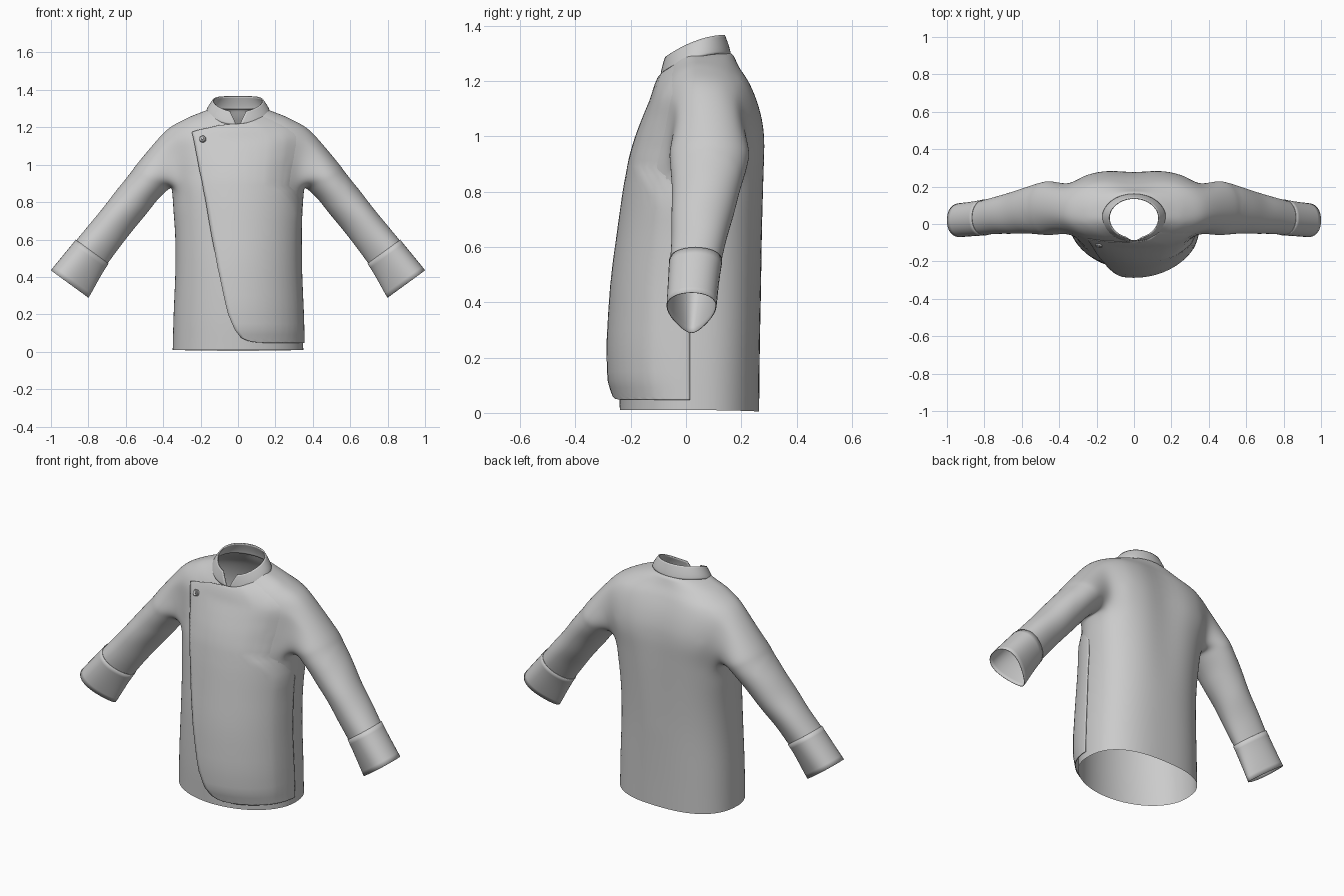
import bpy, bmesh, math
from mathutils import Vector
from mathutils.bvhtree import BVHTree

if "Cube" in bpy.data.objects:
    bpy.data.objects.remove(bpy.data.objects["Cube"])

N = 48                      # columns round the torso
ARM = math.radians(30)      # half angle of the armhole (4 columns)


def spline(keys, t):
    i = max(0, min(int(t), len(keys) - 2))
    f = t - i
    p1, p2 = Vector(keys[i]), Vector(keys[i + 1])
    p0 = Vector(keys[i - 1]) if i else 2 * p1 - p2
    p3 = Vector(keys[i + 2]) if i + 2 < len(keys) else 2 * p2 - p1
    return p1 + 0.5 * f * ((p2 - p0) + f * ((2 * p0 - 5 * p1 + 4 * p2 - p3) + f * (3 * (p1 - p2) + p3 - p0)))


def lerp_table(table, t):
    for (a, u), (b, v) in zip(table, table[1:]):
        if t <= b:
            return u + (v - u) * max(0, (t - a) / (b - a))
    return table[-1][1]


def spow(v, e):
    return math.copysign(abs(v) ** e, v)


# Torso rings: half width, front y, back y, side y, front z, side z, back z, back exponent
RINGS = [
    (.350, -.240, .265, .02, .010, .010, .005, 2.5),
    (.345, -.245, .267, .02, .20, .20, .20, 2.5),
    (.335, -.240, .272, .02, .45, .45, .45, 2.5),
    (.338, -.225, .280, .03, .65, .65, .65, 2.5),
    (.357, -.203, .288, .05, .86, .86, .86, 2.6),
    (.375, -.178, .290, .08, .97, .965, 1.00, 2.8),
    (.400, -.146, .272, .08, 1.06, 1.07, 1.10, 2.8),
    (.405, -.118, .238, .06, 1.13, 1.172, 1.19, 2.6),
    (.300, -.103, .200, .045, 1.18, 1.238, 1.25, 2.3),
    (.205, -.092, .174, .04, 1.208, 1.277, 1.29, 2.1),
    (.166, -.086, .157, .032, 1.215, 1.292, 1.304, 2.0),
]


def torso(a, t):
    hx, yf, yb, yc, zf, zs, zb, n = spline(RINGS, t)
    c, s = math.cos(a), math.sin(a)
    back = s > 0
    e = 2 / n if back else 1
    x = hx * spow(c, e)
    y = yc + (yb - yc if back else yc - yf) * spow(s, e)
    z = zs + ((zb if back else zf) - zs) * s * s
    if back:                                   # hollow between the shoulder blades
        y -= .018 * math.exp(-(x / .09) ** 2) * max(0, min(1, (t - 2) / 3, (9 - t) / 2))
    return Vector((x, y, z))


def finish(name, bm, thick=0, subsurf=0, angle=50):
    me = bpy.data.meshes.new(name)
    bm.to_mesh(me)
    bm.free()
    ob = bpy.data.objects.new(name, me)
    bpy.context.collection.objects.link(ob)
    if subsurf:
        m = ob.modifiers.new("smooth", 'SUBSURF')
        m.levels = m.render_levels = subsurf
    if thick:
        m = ob.modifiers.new("thickness", 'SOLIDIFY')
        m.thickness, m.offset = thick, 0
    bpy.ops.object.select_all(action='DESELECT')
    ob.select_set(True)
    bpy.context.view_layer.objects.active = ob
    bpy.ops.object.shade_smooth_by_angle(angle=math.radians(angle))
    return ob


def grid(bm, rows, close=False):
    vs = [[p if isinstance(p, bmesh.types.BMVert) else bm.verts.new(p) for p in r] for r in rows]
    n = len(vs[0])
    for a, b in zip(vs, vs[1:]):
        for j in range(n if close else n - 1):
            k = (j + 1) % n
            bm.faces.new((a[j], a[k], b[k], b[j]))
    return vs


# Sleeve rings: centre x, y, z, half width, half depth
SLEEVE = [
    (.447, .085, .945, .112, .148),
    (.515, .080, .868, .102, .137),
    (.640, .060, .712, .101, .110),
    (.780, .035, .535, .104, .090),
    (.900, .020, .362, .123, .082),
]


def sleeve_point(t, th, grow=1.0):
    x, y, z, w, d = spline(SLEEVE, t)
    a = math.cos(th) * grow
    point = .45 * min(1, t / 4) ** 2           # lower edge is pinched toward the cuff
    b = math.sin(th) * grow * (1 + point * math.cos(th))
    fold = 1 + .025 * math.sin(5 * t + 2 * th) * max(0, 1 - abs(t - 2) / 1.2)
    return Vector((x + .81 * a * w * fold, y + b * d * fold, z + .59 * a * w * fold))


# Body with sleeves grown from the armholes
bm = bmesh.new()
ROWS = 41
body = [[bm.verts.new(torso(math.tau * j / N, i / 4)) for j in range(N)] for i in range(ROWS)]
for i in range(ROWS - 1):
    for j in range(N):
        side = min(j % 24, 23 - j % 24) < 4
        if not (16 <= i < 28 and side):
            k = (j + 1) % N
            bm.faces.new((body[i][j], body[i][k], body[i + 1][k], body[i + 1][j]))
hole = [(28, j) for j in range(0, 4)] + [(i, 4) for i in range(28, 16, -1)] + \
       [(16, j) for j in range(4, -4, -1)] + [(i, -4) for i in range(16, 28)] + \
       [(28, j) for j in range(-4, 0)]
for sx in (1, -1):
    loop = [body[i][j % N if sx > 0 else (24 - j) % N] for i, j in hole]
    cols = []
    for q, v in enumerate(loop):
        th = math.tau * q / len(loop)
        start = Vector((v.co.x * sx, v.co.y, v.co.z))
        keys = [start] + [sleeve_point(t / 2, th) for t in range(0, 7)]
        col = [spline(keys, t / 3) for t in range(1, 22)]
        col.append(sleeve_point(3.04, th))
        cols.append([v] + [Vector((p.x * sx, p.y, p.z)) for p in col])
    grid(bm, list(zip(*cols)), True)
near = [v for v in bm.verts if .27 < abs(v.co.x) < .58 and v.co.z > .78]
for _ in range(5):
    bmesh.ops.smooth_vert(bm, verts=near, factor=.5, use_axis_x=True, use_axis_y=True, use_axis_z=True)
bmesh.ops.recalc_face_normals(bm, faces=bm.faces)
skin = BVHTree.FromBMesh(bm)
finish("jacket_body_and_sleeves", bm, subsurf=1, angle=80)

# Turned cuffs
for sx, side in ((1, "left"), (-1, "right")):
    bm = bmesh.new()
    rows = []
    for i in range(9):
        t = 3 + i / 8
        ring = [sleeve_point(t, math.tau * j / 40, 1.025 - .025 * i / 8) for j in range(40)]
        rows.append([Vector((p.x * sx, p.y, p.z)) for p in ring])
    grid(bm, rows, True)
    bmesh.ops.recalc_face_normals(bm, faces=bm.faces)
    finish(side + "_cuff", bm, .003)

# Overlapping front panel, laid on the body: its free edge as x against torso row
EDGE = [(.2, .15), (.225, .08), (.27, .045), (.35, .015), (.58, -.015), (1, -.048), (2, -.10), (3, -.138),
        (4, -.178), (5, -.20), (6, -.218), (7.38, -.24), (8, -.15), (9, -.05), (10, 0)]
steps = [.2, .225, .27, .35, .45, .58, .75] + [1 + i / 5 for i in range(32)] + [7.38, 7.6, 8, 8.5, 9, 9.5, 10]
rows = []
for t in steps:
    hx = spline(RINGS, t)[0]
    left = -math.acos(max(-1, min(1, lerp_table(EDGE, t) / hx)))
    right = -.02 - (ARM + .1) * max(0, min(1, (t - 3.5) / .7))
    puff = lerp_table([(.2, .012), (.6, .03), (1.2, .032), (4, .004), (10, 0)], t)
    low = lerp_table([(2.5, .006), (3.6, -.004), (10, -.004)], t)
    row = []
    for k in range(33):
        a = left + (right - left) * k / 32
        w = min(1, (right - a) / .5)
        p = skin.find_nearest(torso(a, t))[0]
        off = low + (.009 - low) * w + puff * w * max(0, -math.sin(a))
        row.append(p + off * Vector((math.cos(a), math.sin(a), .3 * min(1, t / 6))))
    rows.append(row)
bm = bmesh.new()
grid(bm, rows)
tree = BVHTree.FromBMesh(bm)
finish("front_overlap_panel", bm, .004)

# Stand collar, open at the front
bm = bmesh.new()
rows = []
for i in range(9):
    v = i / 8
    gap = math.radians(4 + 15 * v ** 1.5)
    row = []
    for j in range(61):
        a = -math.pi / 2 + gap + (math.tau - 2 * gap) * j / 60
        c, s = math.cos(a), math.sin(a)
        z0 = 1.282 + .042 * s - .028 * s * s
        z1 = 1.342 + .042 * s - .018 * s * s
        lean = v ** 1.3
        x = (.168 - .036 * lean) * c
        y = .032 + s * ((.127 - .022 * lean) if s > 0 else (.122 - .012 * lean))
        row.append(Vector((x, y, z0 + (z1 - z0) * v)))
    rows.append(row)
grid(bm, rows)
finish("stand_collar", bm, .007)

# Button with a raised rim and a centre stud
normal = Vector((-.25, -.9, .36)).normalized()
hit = tree.ray_cast(Vector((-.187, -1, 1.135)), Vector((0, 1, 0)))[0] or Vector((-.187, -.09, 1.135))
hit += normal * .005
rot = normal.to_track_quat('Z', 'Y')
bm = bmesh.new()
profile = [(.018, -.008), (.018, .006), (.015, .009), (.012, .007), (.007, .006), (.006, .009), (.001, .009)]
grid(bm, [[hit + rot @ Vector((r * math.cos(math.tau * j / 24), r * math.sin(math.tau * j / 24), h))
           for j in range(24)] for r, h in profile], True)
bmesh.ops.recalc_face_normals(bm, faces=bm.faces)
finish("button", bm, angle=35)
